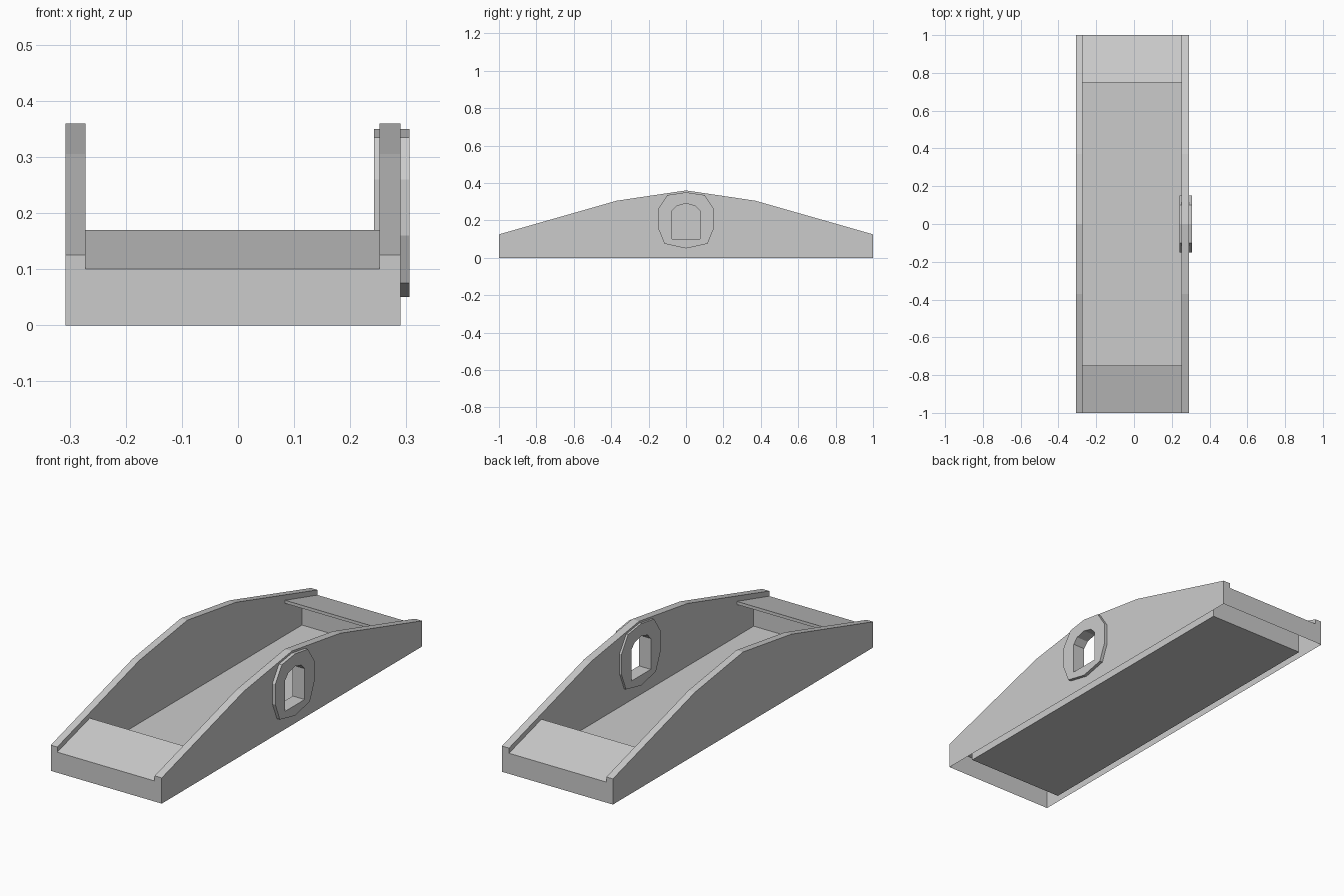
import bpy, bmesh

if "Cube" in bpy.data.objects:
    bpy.data.objects.remove(bpy.data.objects["Cube"])


def mirror(half):
    """Close a profile symmetric in y from its +y half, listed centre to centre."""
    return half + [(-y, z) for y, z in reversed(half) if y > 0]


def fill(bm, loops, x):
    """Flat face at x from an outer loop and optional hole loops of (y, z)."""
    edges = []
    for loop in loops:
        v = [bm.verts.new((x, y, z)) for y, z in loop]
        edges += [bm.edges.new((v[i], v[(i + 1) % len(v)])) for i in range(len(v))]
    bmesh.ops.triangle_fill(bm, edges=edges, use_beauty=True, use_dissolve=False)


def strip(bm, path, x0, x1, closed=False):
    """Sheet following a (y, z) path, stretched from x0 to x1."""
    a = [bm.verts.new((x0, y, z)) for y, z in path]
    b = [bm.verts.new((x1, y, z)) for y, z in path]
    n = len(path)
    for i in range(n if closed else n - 1):
        j = (i + 1) % n
        bm.faces.new((a[i], a[j], b[j], b[i]))


def finish(bm, name):
    bmesh.ops.remove_doubles(bm, verts=bm.verts, dist=1e-5)
    bmesh.ops.recalc_face_normals(bm, faces=bm.faces)
    bmesh.ops.dissolve_limit(bm, angle_limit=0.01, verts=bm.verts, edges=bm.edges)
    mesh = bpy.data.meshes.new(name)
    bm.to_mesh(mesh)
    bm.free()
    bpy.context.collection.objects.link(bpy.data.objects.new(name, mesh))


LEFT_OUT, LEFT_IN, RIGHT_IN, RIGHT_OUT = -0.307, -0.272, 0.252, 0.29

# Profiles in (y, z)
crest = [(-1, 0), (-1, 0.125), (-0.37, 0.305), (0, 0.36),
         (0.37, 0.305), (1, 0.125), (1, 0)]
end = [(1, 0), (1, 0.1), (0.75, 0.17), (0.75, 0.155), (0.88, 0.12), (0.88, 0)]
deck_path = [(-y, z) for y, z in end] + end[::-1]
inner_face = crest[1:-1] + end[1:] + [(-y, z) for y, z in end[:0:-1]]
arch = mirror([(0, 0.29), (0.05, 0.277), (0.075, 0.25), (0.075, 0.1)])
ring = mirror([(0, 0.35), (0.1, 0.335), (0.15, 0.26), (0.15, 0.16),
               (0.115, 0.075), (0, 0.05)])

# Hollow side walls, open underneath; the right one has the window hole
for name, outer, inner, holes in (("left_wall", LEFT_OUT, LEFT_IN, []),
                                  ("right_wall", RIGHT_OUT, RIGHT_IN, [arch])):
    bm = bmesh.new()
    fill(bm, [crest] + holes, outer)
    fill(bm, [inner_face] + holes, inner)
    strip(bm, crest, outer, inner)
    finish(bm, name)

# Floor with overhanging ramps at both ends
bm = bmesh.new()
strip(bm, deck_path, LEFT_IN, RIGHT_IN)
finish(bm, "floor_and_ramps")
floor = bpy.data.objects["floor_and_ramps"].data
if max(floor.polygons, key=lambda p: p.area).normal.z < 0:
    floor.flip_normals()

# Ten-sided window frame around the arched opening
bm = bmesh.new()
for x in (0.242, 0.306):
    fill(bm, [ring, arch], x)
strip(bm, ring, 0.242, 0.306, closed=True)
strip(bm, arch, 0.242, 0.306, closed=True)
finish(bm, "window_frame")
